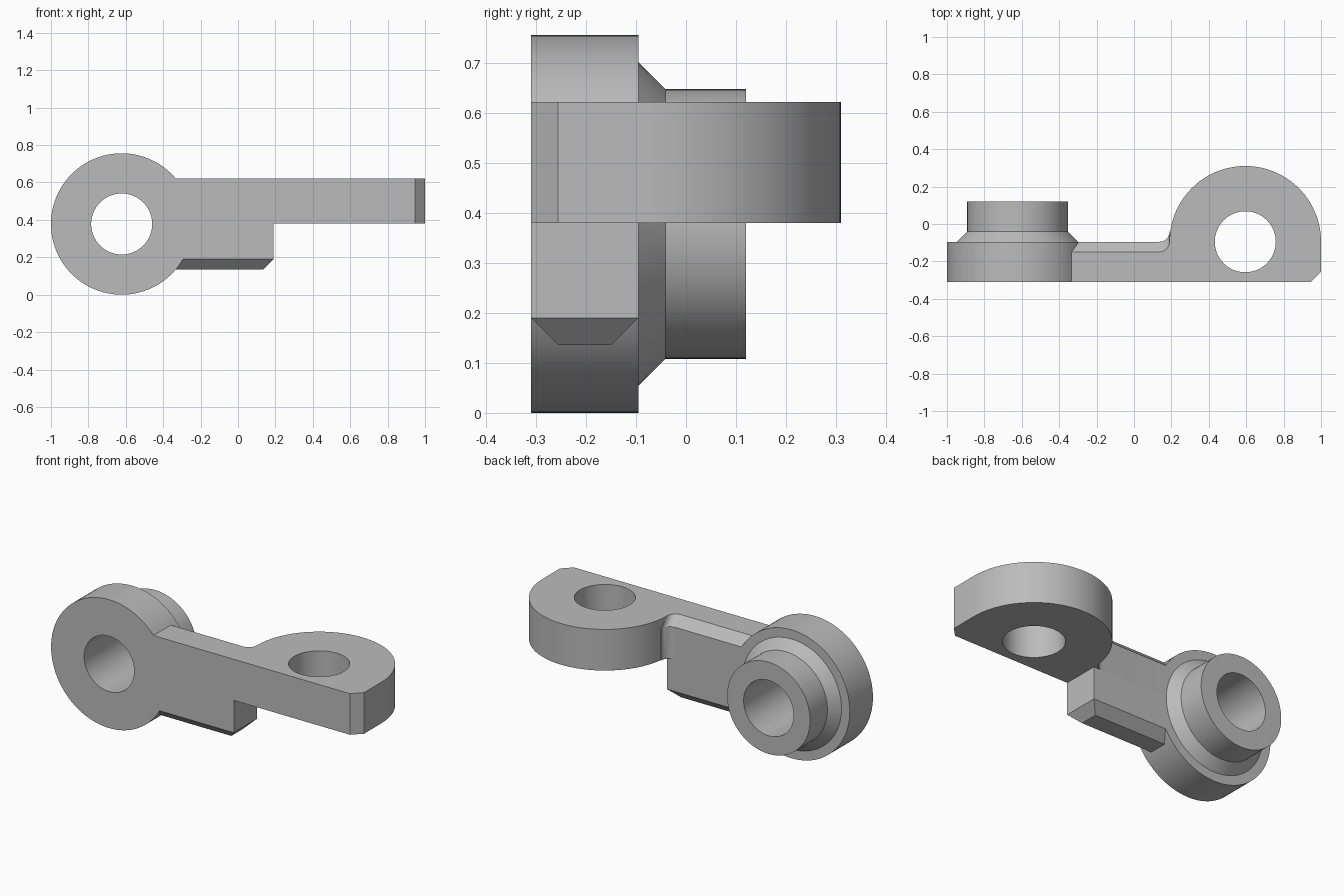
import bpy, bmesh
from math import sin, cos, pi, radians
from mathutils import Vector, Matrix

cube = bpy.data.objects.get("Cube")
if cube:
    bpy.data.objects.remove(cube, do_unlink=True)

grey = bpy.data.materials.new("plain grey")
grey.use_nodes = True
grey.diffuse_color = (0.5, 0.5, 0.5, 1)
grey.node_tree.nodes["Principled BSDF"].inputs["Base Color"].default_value = (0.5, 0.5, 0.5, 1)

FRONT, BACK = -0.31, -0.095      # depth of the arm
LOW, TOP = 0.38, 0.622           # height of the flat lug
CH = 0.054                       # chamfer size
BORE = 0.163


def arc(cx, cy, r, a0, a1, n):
    """Points on an arc, angles in degrees, both ends included."""
    angles = [radians(a0 + (a1 - a0) * i / n) for i in range(n + 1)]
    return [(cx + r * cos(a), cy + r * sin(a)) for a in angles]


def finish(name, bm):
    bmesh.ops.recalc_face_normals(bm, faces=bm.faces)
    mesh = bpy.data.meshes.new(name)
    bm.to_mesh(mesh)
    bm.free()
    mesh.materials.append(grey)
    obj = bpy.data.objects.new(name, mesh)
    bpy.context.collection.objects.link(obj)
    bpy.ops.object.select_all(action='DESELECT')
    obj.select_set(True)
    bpy.context.view_layer.objects.active = obj
    bpy.ops.object.shade_smooth_by_angle(angle=radians(25))
    return obj


def loft(name, loops):
    """Solid through stacked outlines, given as (height, points)."""
    bm = bmesh.new()
    rings = [[bm.verts.new((x, y, z)) for x, y in pts] for z, pts in loops]
    n = len(rings[0])
    for a, b in zip(rings, rings[1:]):
        for i in range(n):
            j = (i + 1) % n
            bm.faces.new((a[i], a[j], b[j], b[i]))
    bm.faces.new(rings[0])
    bm.faces.new(rings[-1])
    return finish(name, bm)


# Stepped eye with a bore along the depth
profile = [(BORE, FRONT), (0.378, FRONT), (0.378, BACK), (0.324, BACK),
           (0.27, BACK + CH), (0.27, 0.12), (BORE, 0.12)]
bm = bmesh.new()
verts = [bm.verts.new((r, y, 0)) for r, y in profile]
edges = [bm.edges.new((verts[i], verts[i - 1])) for i in range(len(verts))]
bmesh.ops.spin(bm, geom=verts + edges, cent=(0, 0, 0), axis=(0, 1, 0),
               angle=2 * pi, steps=96, use_duplicate=False)
bmesh.ops.remove_doubles(bm, verts=bm.verts, dist=0.0001)
bmesh.ops.transform(bm, matrix=Matrix.Translation((-0.622, 0, 0.378)), verts=bm.verts)
finish("stepped_eye", bm)

# Flat rounded lug with a vertical hole
bm = bmesh.new()
outline = arc(0.595, BACK, 0.405, 0, 180, 64) + [
    (0.19, FRONT), (1 - CH, FRONT), (1, FRONT + CH)]
hole = arc(0.595, BACK, BORE, 0, 360, 64)[:-1]
edges = []
for loop in (outline, hole):
    vs = [bm.verts.new((x, y, LOW)) for x, y in loop]
    edges += [bm.edges.new((vs[i - 1], vs[i])) for i in range(len(vs))]
bmesh.ops.triangle_fill(bm, edges=edges, use_beauty=True)
new = bmesh.ops.extrude_face_region(bm, geom=bm.faces[:])["geom"]
bmesh.ops.translate(bm, vec=Vector((0, 0, TOP - LOW)),
                    verts=[v for v in new if isinstance(v, bmesh.types.BMVert)])
finish("flat_lug", bm)

# Upper arm: back edge chamfered, filleted into the lug
START = -0.42
back = [(0.25, BACK + CH)] + arc(0.19 - CH, BACK + CH, CH, 0, -90, 12) + [(START, BACK)]
base = [(START, FRONT), (0.25, FRONT)]
inner = [(x, y - CH) for x, y in back]
loft("upper_arm", [(LOW, base + back), (TOP - CH, base + back), (TOP, base + inner)])

# Lower arm: bottom edges chamfered on three sides
wide = [(START, FRONT), (0.19, FRONT), (0.19, BACK), (START, BACK)]
narrow = [(START, FRONT + CH), (0.19 - CH, FRONT + CH),
          (0.19 - CH, BACK - CH), (START, BACK - CH)]
loft("lower_arm", [(0.136, narrow), (0.19, wide), (LOW, wide)])
